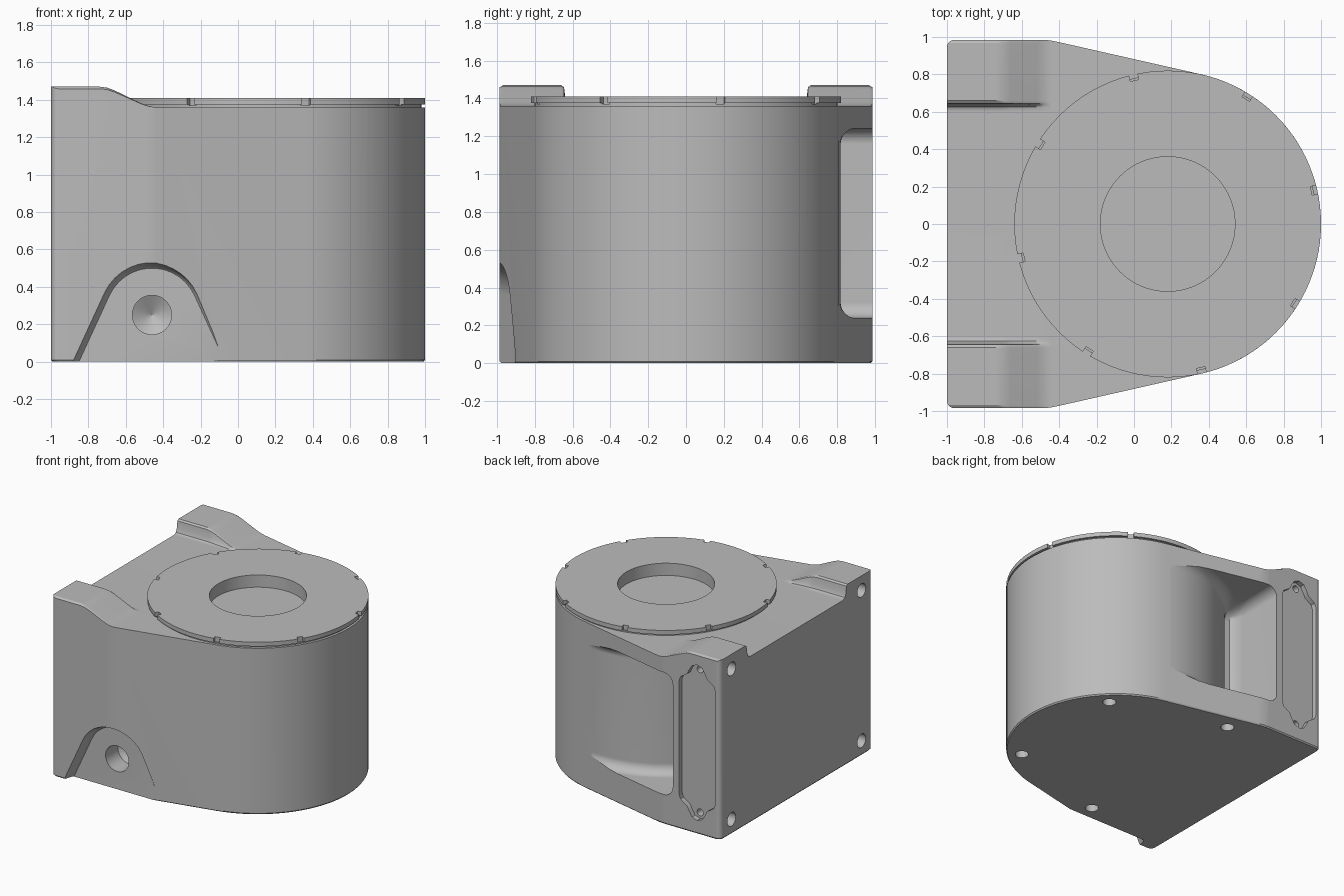
import bpy, bmesh
from math import sin, cos, acos, atan2, hypot, radians, pi
from mathutils import Vector

cube = bpy.data.objects.get("Cube")
if cube:
    bpy.data.objects.remove(cube)

grey = bpy.data.materials.new("cast_grey")
grey.use_nodes = True
grey.diffuse_color = (0.5, 0.5, 0.5, 1)
grey.node_tree.nodes["Principled BSDF"].inputs["Base Color"].default_value = (0.5, 0.5, 0.5, 1)

CX, R = 0.18, 0.82          # round end: centre and radius
DECK, DEPTH = 1.36, 0.985   # deck height, half depth


def loft(name, rings):
    """Closed solid skinned through rings of equal point count."""
    bm = bmesh.new()
    rows = [[bm.verts.new(p) for p in ring] for ring in rings]
    n = len(rows[0])
    for a, b in zip(rows, rows[1:]):
        for i in range(n):
            j = (i + 1) % n
            bm.faces.new((a[i], a[j], b[j], b[i]))
    bm.faces.new(rows[0])
    bm.faces.new(rows[-1])
    bmesh.ops.recalc_face_normals(bm, faces=bm.faces)
    mesh = bpy.data.meshes.new(name)
    bm.to_mesh(mesh)
    bm.free()
    mesh.materials.append(grey)
    ob = bpy.data.objects.new(name, mesh)
    bpy.context.collection.objects.link(ob)
    return ob


def turned(name, start, axis, steps, sides=32):
    """Round solid along an axis; steps are (distance, radius)."""
    start = Vector(start)
    quat = Vector(axis).to_track_quat('Z', 'Y')
    return loft(name, [[start + quat @ Vector((r * cos(2 * pi * i / sides), r * sin(2 * pi * i / sides), d))
                        for i in range(sides)] for d, r in steps])


def drill(start, axis, r, depth, tip=0.03):
    return turned("drill_cutter", start, axis, [(-0.05, r), (depth, r), (depth + tip, r * 0.02)])


def activate(ob):
    bpy.ops.object.select_all(action='DESELECT')
    ob.select_set(True)
    bpy.context.view_layer.objects.active = ob


def cut(ob, cutters):
    activate(ob)
    for c in cutters:
        m = ob.modifiers.new("cut", 'BOOLEAN')
        m.operation, m.solver, m.object = 'DIFFERENCE', 'EXACT', c
        bpy.ops.object.modifier_apply(modifier=m.name)
        bpy.data.objects.remove(c)


def finish(ob):
    activate(ob)
    bpy.ops.object.shade_smooth_by_angle(angle=radians(32))
    m = ob.modifiers.new("flat_normals", 'WEIGHTED_NORMAL')
    m.keep_sharp = True


# Housing outline: round end, tangent flanks, square back with soft corners
tangent = atan2(DEPTH, -0.45 - CX) - acos(R / hypot(0.45 + CX, DEPTH))
half = [(CX + R * cos(tangent * i / 24), R * sin(tangent * i / 24)) for i in range(25)]
half += [(-0.4, 0.972), (-0.45, 0.982), (-0.5, DEPTH)]
half += [(-0.96 - 0.04 * sin(i * pi / 10), 0.945 + 0.04 * cos(i * pi / 10)) for i in range(6)]
outline = half + [(x, -y) for x, y in reversed(half[1:])]
housing = loft("housing", [[(x * s, y * s, z) for x, y in outline]
                           for z, s in ((0, 0.992), (0.01, 1), (1.5, 1))])

# Deck cutter: leaves two ramped horns at the back corners
shape = [(1.2, 0.9), (0.985, 0.9), (0.968, 1), (0.66, 1), (0.645, 0.9), (0.638, 0.4), (0.625, 0.12), (0.6, 0)]
shape += [(-y, f) for y, f in reversed(shape)]
ramp = [(-1.2, 0.11), (-0.74, 0.11), (-0.7, 0.105), (-0.66, 0.09), (-0.52, 0.022),
        (-0.48, 0.007), (-0.44, 0), (1.2, 0)]
deck = loft("deck_cutter", [[(x, -1.2, 1.7), (x, 1.2, 1.7)] + [(x, y, DECK + h * f) for y, f in shape]
                            for x, h in ramp])

# Side pocket: exposes the round wall behind the rear flank
def pocket_ring(z, inset):
    r, wall = R - 0.003 + inset, -0.57 + inset
    end = acos((wall + 0.085 - CX) / r)
    begin = radians(80)
    pts = [(CX + r * cos(begin + (end - begin) * i / 20), r * sin(begin + (end - begin) * i / 20))
           for i in range(21)]
    y = pts[-1][1]
    pts += [(wall + 0.04, y + 0.005), (wall + 0.01, y + 0.045), (wall, y + 0.11), (wall, 1.3), (pts[0][0], 1.3)]
    return [(px, py, z) for px, py in pts]


low = [(0.08 * (1 - cos(a)), 0.08 * (1 - sin(a))) for a in [i * pi / 8 for i in range(5)]]
pocket = loft("pocket_cutter", [pocket_ring(0.24 + dz, i) for dz, i in low]
              + [pocket_ring(1.24 - dz, i) for dz, i in reversed(low)])

# Arched recess on the front flank, with a filleted wall
arch = [(-0.436, -0.35), (-0.39, -0.25)]
arch += [(0.25 * cos(radians(a)), 0.25 * sin(radians(a))) for a in range(155, 24, -10)]
arch += [(0.39, -0.25), (0.436, -0.35)]
recess = loft("arch_cutter", [[(-0.46 + x * s, y, 0.25 + z * s) for x, z in arch]
                              for y, s in ((-0.905, 1), (-0.912, 1.03), (-0.93, 1.06), (-0.96, 1.085),
                                           (-0.985, 1.12), (-1.2, 1.2))])

# Cover recess on the back flank, with a screw lobe at each end
quarter = [(0.165, 0.46), (0.15, 0.5), (0.09, 0.54), (0.07, 0.58), (0.045, 0.62), (0, 0.635)]
top = quarter + [(-x, z) for x, z in reversed(quarter[:-1])]
cover = top + [(-x, -z) for x, z in top]
panel = loft("panel_cutter", [[(-0.79 + x, y, 0.745 + z) for x, z in cover] for y in (0.945, 1.2)])

cutters = [deck, pocket, recess, panel]
cutters.append(turned("bore_cutter", (CX, 0, 1.31), (0, 0, 1), [(0, 0.36), (0.4, 0.36)], 64))
cutters.append(drill((-0.46, -0.905, 0.25), (0, 1, 0), 0.105, 0.16, 0.06))
for side in (1, -1):
    cutters.append(drill((-0.79, 0.945, 0.745 + side * 0.585), (0, -1, 0), 0.028, 0.06))
    cutters += [drill((x, side * y, 0), (0, 0, 1), 0.05, 0.15) for x, y in ((0.67, 0.51), (-0.25, 0.79))]
    cutters += [drill((-1, side * 0.84, z), (1, 0, 0), 0.055, 0.15) for z in (0.12, 1.35)]
cut(housing, cutters)
finish(housing)

# Top ring: undercut neck, flat rim, bore and eight edge notches
ring = turned("top_ring", (CX, 0, 0), (0, 0, 1),
              [(1.35, 0.8), (1.376, 0.8), (1.376, R), (1.41, R)], 96)
cutters = [turned("ring_bore_cutter", (CX, 0, 1.2), (0, 0, 1), [(0, 0.36), (0.4, 0.36)], 64)]
for k in range(8):
    a = radians(13 + 45 * k)
    out, across = Vector((cos(a), sin(a), 0)), Vector((-sin(a), cos(a), 0))
    cutters.append(loft("notch_cutter", [[Vector((CX, 0, z)) + out * d + across * w
                                          for d, w in ((0.788, -0.023), (0.9, -0.023), (0.9, 0.023), (0.788, 0.023))]
                                         for z in (1.37, 1.5)]))
cut(ring, cutters)
finish(ring)
